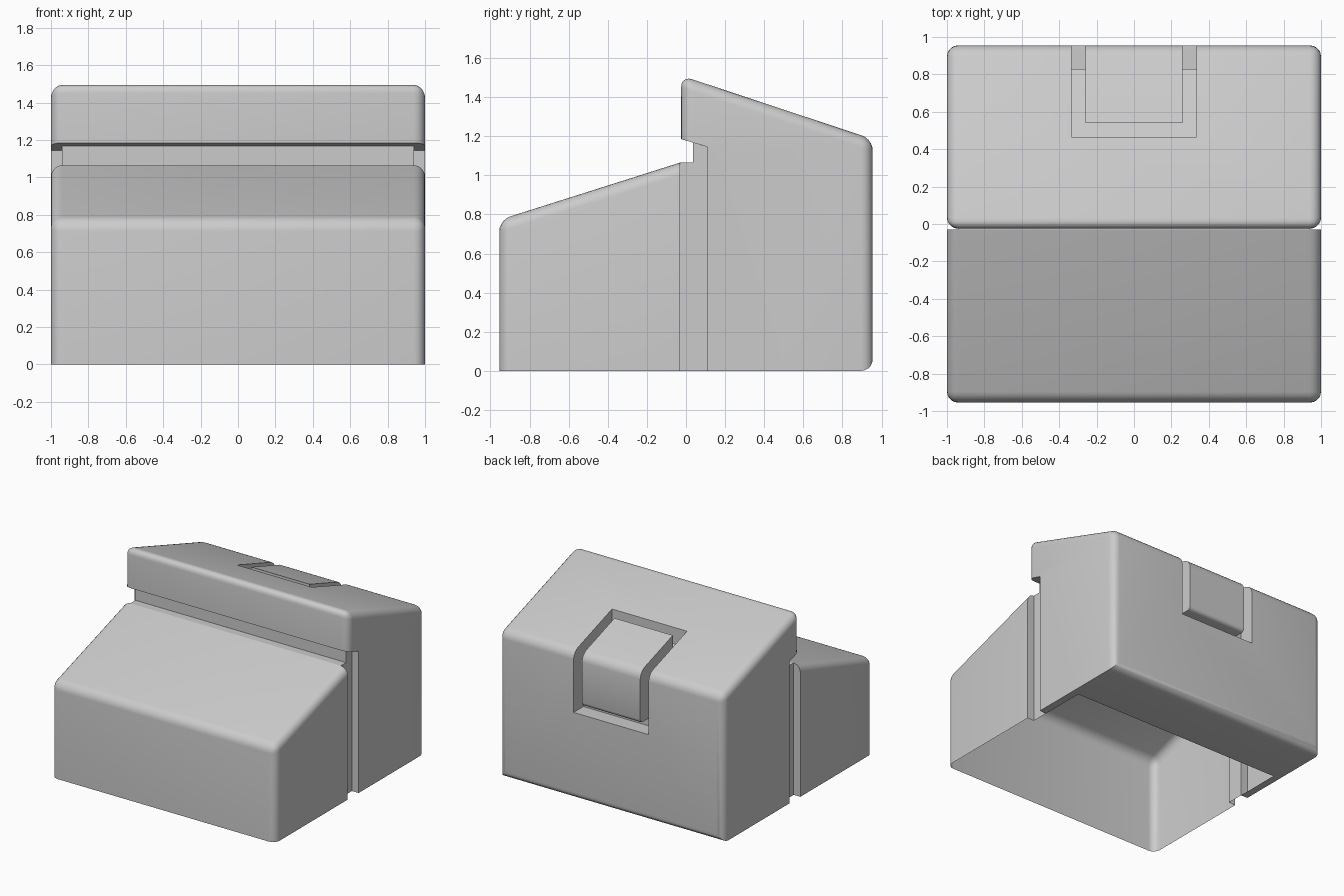
import bpy, bmesh

if "Cube" in bpy.data.objects:
    bpy.data.objects.remove(bpy.data.objects["Cube"])

NECK = 0.94      # half width of the narrow neck between the two halves
ROUND = 0.06


def prism(pts, half, soft_sides=(), soft_cross=(), radius=ROUND):
    """Extrude a (y, z) profile along x and round the chosen edges.
    soft_sides: profile segments rounded on both ends; soft_cross: rounded profile corners."""
    bm = bmesh.new()
    n = len(pts)
    a = [bm.verts.new((-half, y, z)) for y, z in pts]
    b = [bm.verts.new((half, y, z)) for y, z in pts]
    bm.faces.new(a)
    bm.faces.new(b)
    for i in range(n):
        j = (i + 1) % n
        bm.faces.new((a[i], a[j], b[j], b[i]))
    bmesh.ops.recalc_face_normals(bm, faces=bm.faces[:])
    edges = [bm.edges.get((s[i], s[(i + 1) % n])) for i in soft_sides for s in (a, b)]
    edges += [bm.edges.get((a[i], b[i])) for i in soft_cross]
    if edges:
        bmesh.ops.bevel(bm, geom=edges, offset=radius, segments=5, profile=0.5, affect='EDGES')
    return bm


def make(name, bm):
    me = bpy.data.meshes.new(name)
    bm.to_mesh(me)
    bm.free()
    ob = bpy.data.objects.new(name, me)
    bpy.context.collection.objects.link(ob)
    return ob


def activate(ob):
    bpy.ops.object.select_all(action='DESELECT')
    ob.select_set(True)
    bpy.context.view_layer.objects.active = ob


def smooth(ob):
    activate(ob)
    bpy.ops.object.shade_smooth_by_angle(angle=0.6)


def cut_open(bm, on_face, planes, inside):
    """Slice the faces picked by on_face with planes, then drop those lying inside."""
    for co, no in planes:
        faces = [f for f in bm.faces if on_face(f)]
        geom = {v for f in faces for v in f.verts} | {e for f in faces for e in f.edges}
        bmesh.ops.bisect_plane(bm, geom=list(geom) + faces, dist=1e-4, plane_co=co, plane_no=no)
    drop = [f for f in bm.faces if on_face(f) and inside(f.calc_center_median())]
    bmesh.ops.delete(bm, geom=drop, context='FACES')


def flat_at(axis, value):
    return lambda f: all(abs(v.co[axis] - value) < 1e-3 for v in f.verts)


SIDES = [((NECK, 0, 0), (1, 0, 0)), ((-NECK, 0, 0), (1, 0, 0))]
middle = lambda c: abs(c.x) < NECK

# Front cover: hollow wedge with a narrow rim at its back
bm = prism([(-0.955, 0), (-0.955, 0.772), (-0.03, 1.065), (-0.03, 0)], 1, (0, 1), (1,))
cut_open(bm, flat_at(2, 0), [], lambda c: True)
cut_open(bm, flat_at(1, -0.03), SIDES, middle)
smooth(make("front_cover", bm))

# Neck joining both halves
bm = prism([(-0.03, 0), (0.11, 0), (0.11, 1.145), (0.035, 1.167), (0.035, 1.065), (-0.03, 1.065)], NECK)
for test in (flat_at(2, 0), flat_at(1, -0.03), flat_at(1, 0.11)):
    cut_open(bm, test, [], lambda c: True)
cut_open(bm, lambda f: f.normal.z > 0.9, [], lambda c: c.z > 1.1)
make("neck", bm)

# Back housing with a sloped roof and front overhang
bm = prism([(0.11, 0), (0.11, 1.145), (-0.025, 1.185), (-0.025, 1.51), (0.955, 1.185), (0.955, 0)],
           1, (2, 3, 4), (3, 4, 5))
housing = make("back_housing", bm)

# Latch pocket cut over the back top edge
cutter = make("pocket_cutter", prism([(0.465, 1.6), (0.465, 1.215), (0.83, 1.095),
                                      (0.83, 0.70), (1.1, 0.70), (1.1, 1.6)], 0.335))
cutter.hide_render = True
mod = housing.modifiers.new("pocket", 'BOOLEAN')
mod.operation = 'DIFFERENCE'
mod.solver = 'EXACT'
mod.object = cutter
activate(housing)
bpy.ops.object.modifier_apply(modifier=mod.name)
bpy.data.objects.remove(cutter, do_unlink=True)

# Open the front of the housing and the forward part of its floor
bm = bmesh.new()
bm.from_mesh(housing.data)
cut_open(bm, flat_at(1, 0.11), SIDES, middle)
cut_open(bm, flat_at(2, 0), SIDES + [((0, 0.48, 0), (0, 1, 0))],
         lambda c: abs(c.x) < NECK and c.y < 0.48)
bm.to_mesh(housing.data)
bm.free()
smooth(housing)

# Latch, flush with the housing surface
bm = prism([(0.54, 1.19), (0.54, 1.3226), (0.955, 1.185), (0.955, 0.77), (0.83, 0.77), (0.83, 1.095)],
           0.26, (), (2,))
edges = [e for e in bm.edges if all(abs(v.co.y - 0.955) < 1e-3 and v.co.z < 0.8 for v in e.verts)]
bmesh.ops.bevel(bm, geom=edges, offset=0.03, segments=3, profile=0.5, affect='EDGES')
smooth(make("latch", bm))
